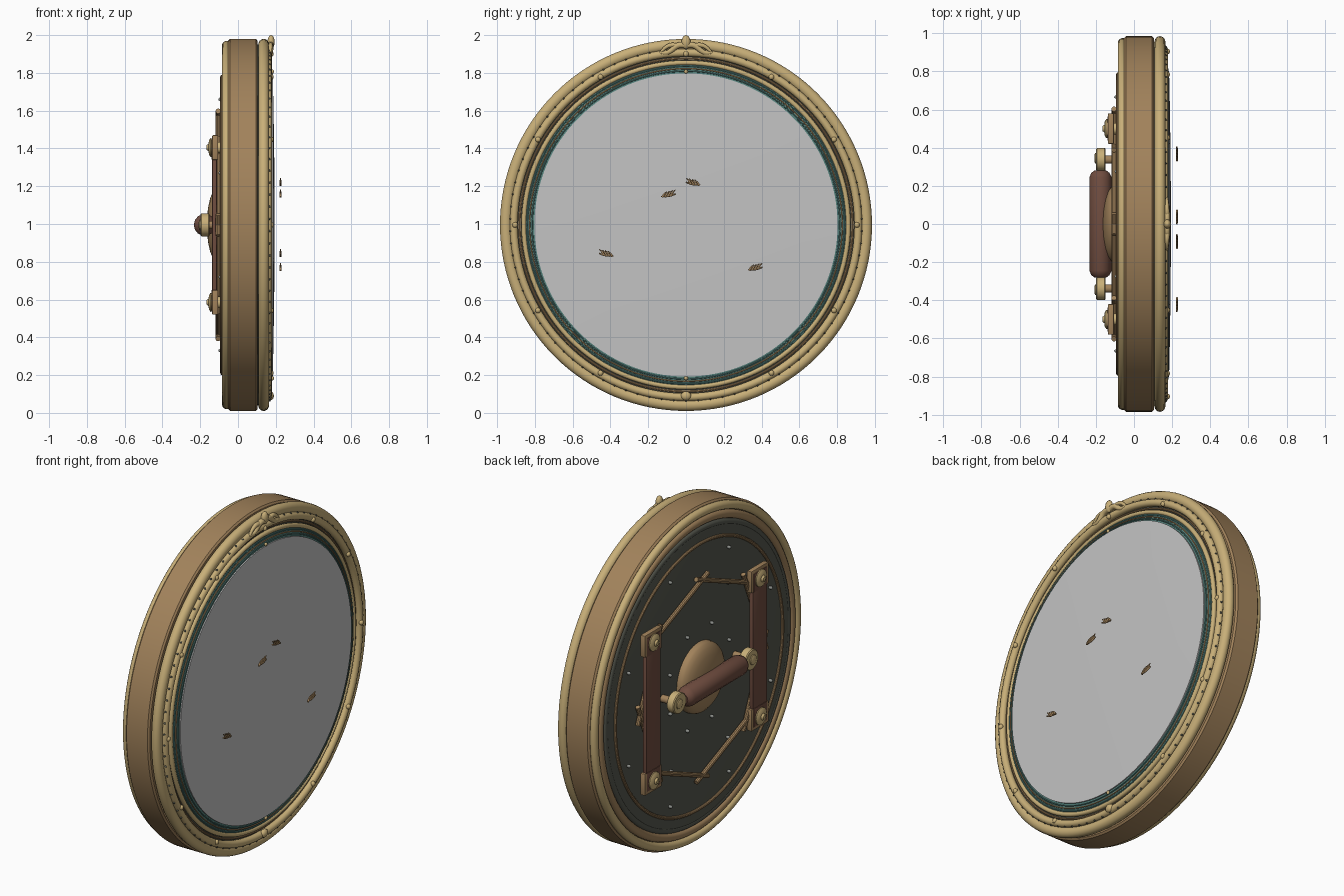
import bpy, bmesh, math
from mathutils import Matrix, Vector

if "Cube" in bpy.data.objects:
    bpy.data.objects.remove(bpy.data.objects["Cube"])

CZ = 0.995  # height of the disc axis, which runs along x


def material(name, rgb):
    m = bpy.data.materials.new(name)
    m.diffuse_color = (*rgb, 1)
    m.use_nodes = True
    m.node_tree.nodes["Principled BSDF"].inputs["Base Color"].default_value = m.diffuse_color
    return m


GOLD = material("pale gold", (0.58, 0.43, 0.19))
BRONZE = material("bronze", (0.36, 0.225, 0.105))
DARK = material("dark slate", (0.09, 0.095, 0.075))
WOOD = material("dark leather", (0.16, 0.073, 0.05))
TEAL = material("teal patina", (0.09, 0.22, 0.20))
GLASS = material("mirror grey", (0.55, 0.55, 0.55))
PIN = material("dull steel", (0.26, 0.27, 0.25))


def finish(bm, name, mat, angle=35):
    bmesh.ops.recalc_face_normals(bm, faces=bm.faces)
    me = bpy.data.meshes.new(name)
    bm.to_mesh(me)
    bm.free()
    me.materials.append(mat)
    me.shade_smooth()
    me.set_sharp_from_angle(angle=math.radians(angle))
    ob = bpy.data.objects.new(name, me)
    bpy.context.collection.objects.link(ob)
    return ob


def lathe(name, profile, mat, closed=True, seg=128):
    """Spin (x, radius) points around the disc axis."""
    bm = bmesh.new()
    rows = []
    for x, r in profile:
        if r == 0:
            rows.append([bm.verts.new((x, 0, CZ))] * seg)
        else:
            rows.append([bm.verts.new((x, r * math.cos(a), CZ + r * math.sin(a)))
                         for a in (2 * math.pi * i / seg for i in range(seg))])
    pairs = list(zip(rows, rows[1:])) + ([(rows[-1], rows[0])] if closed else [])
    for a, b in pairs:
        for i in range(seg):
            j = (i + 1) % seg
            quad = list(dict.fromkeys((a[i], a[j], b[j], b[i])))
            if len(quad) > 2:
                bm.faces.new(quad)
    return finish(bm, name, mat)


def ring(name, x, r, minor, mat, n=12, sx=1.0):
    return lathe(name, [(x + sx * minor * math.cos(2 * math.pi * k / n),
                         r + minor * math.sin(2 * math.pi * k / n)) for k in range(n)], mat)


def polar(x, r, deg):
    a = math.radians(deg)
    return Vector((x, r * math.cos(a), CZ + r * math.sin(a)))


def balls(name, spots, scale, mat, u=10, v=6):
    bm = bmesh.new()
    for p in spots:
        bmesh.ops.create_uvsphere(bm, u_segments=u, v_segments=v, radius=1,
                                  matrix=Matrix.Translation(p) @ Matrix.Diagonal((*scale, 1)))
    return finish(bm, name, mat, 60)


def box(name, center, size, mat, bevel=0.006):
    bm = bmesh.new()
    bmesh.ops.create_cube(bm, size=1, matrix=Matrix.Translation(center) @ Matrix.Diagonal((*size, 1)))
    bmesh.ops.bevel(bm, geom=bm.edges[:], offset=bevel, segments=2, profile=0.5, affect='EDGES')
    return finish(bm, name, mat)


def turned(name, base, axis, profile, mat, seg=24):
    """Spin (distance along axis, radius) points around a local axis."""
    bm = bmesh.new()
    rot = Vector(axis).to_track_quat('Z', 'Y').to_matrix()
    rows = [[bm.verts.new(Vector(base) + rot @ Vector((r * math.cos(2 * math.pi * i / seg),
                                                     r * math.sin(2 * math.pi * i / seg), d)))
             for i in range(seg)] for d, r in profile]
    for a, b in zip(rows, rows[1:]):
        for i in range(seg):
            j = (i + 1) % seg
            bm.faces.new((a[i], a[j], b[j], b[i]))
    bm.faces.new(rows[0])
    bm.faces.new(rows[-1])
    return finish(bm, name, mat)


def tube(name, pts, radii, mat):
    cu = bpy.data.curves.new(name, 'CURVE')
    cu.dimensions = '3D'
    cu.bevel_depth = 1
    cu.bevel_resolution = 3
    cu.use_fill_caps = True
    sp = cu.splines.new('NURBS')
    sp.points.add(len(pts) - 1)
    for q, p, r in zip(sp.points, pts, radii):
        q.co = (*p, 1)
        q.radius = r
    sp.use_endpoint_u = True
    sp.order_u = min(4, len(pts))
    sp.resolution_u = 6
    cu.materials.append(mat)
    ob = bpy.data.objects.new(name, cu)
    bpy.context.collection.objects.link(ob)


# Drum body
lathe("rim_drum", [(-0.052, 0.80), (-0.052, 0.975), (-0.042, 0.985), (0.095, 0.985),
                   (0.104, 0.975), (0.104, 0.80)], BRONZE)
lathe("rim_gap", [(0.10, 0.78), (0.10, 0.955), (0.148, 0.955), (0.148, 0.78)], DARK)

# Front mouldings, from the outside inward
ring("front_outer_ring", 0.136, 0.954, 0.031, GOLD, 16, 0.93)
ring("front_second_ring", 0.158, 0.912, 0.021, GOLD, 14)
ring("front_thin_ring", 0.152, 0.882, 0.006, BRONZE, 8)
ring("front_inner_ring", 0.158, 0.859, 0.013, GOLD, 12)
lathe("patina_band", [(0.14, 0.79), (0.14, 0.848), (0.164, 0.848), (0.178, 0.80), (0.178, 0.79)], TEAL)
for k, m in enumerate((TEAL, BRONZE, TEAL)):
    ring(f"patina_bead_{k}", 0.166 + 0.005 * k, 0.841 - 0.013 * k, 0.004, m, 8)

# Gently domed mirror
lathe("mirror", [(0.165, 0), (0.165, 0.803), (0.184, 0.803), (0.188, 0.62),
                 (0.192, 0.35), (0.194, 0)], GLASS, closed=False)

# Front studs
balls("front_studs", [polar(0.176, 0.905, 30 * k) for k in range(12)], (0.013, 0.015, 0.015), GOLD)
balls("front_small_studs", [polar(0.166, 0.930, 4 * k + 2) for k in range(90)],
      (0.007, 0.006, 0.006), DARK, 8, 4)
balls("mirror_pins", [polar(0.183, 0.812, a) for a in (90, 270)], (0.008, 0.011, 0.011), GOLD)
balls("bottom_stud", [polar(0.172, 0.905, 270)], (0.018, 0.028, 0.024), GOLD, 16, 8)

# Crest at the top
balls("crest_knob", [(0.175, 0, 1.963)], (0.019, 0.024, 0.037), GOLD, 16, 10)
for s in (-1, 1):
    tube("crest_arm", [(0.172, s * y, z) for y, z in
                       ((0, 1.945), (0.04, 1.955), (0.07, 1.925), (0.10, 1.90), (0.135, 1.908))],
         (0.017, 0.017, 0.015, 0.013, 0.008), GOLD)
    tube("crest_scroll", [(0.172, s * y, z) for y, z in
                          ((0.055, 1.945), (0.09, 1.955), (0.115, 1.935), (0.14, 1.90))],
         (0.014, 0.013, 0.010, 0.006), GOLD)

# Little comb-shaped leaves floating in front of the mirror
for cy, cz, s in ((-0.09, 1.16, -1), (0.035, 1.222, 1), (-0.425, 0.845, 1), (0.37, 0.772, -1)):
    tube("leaf_spine", [(0.225, cy + s * y, cz + z) for y, z in
                        ((-0.035, 0.0), (-0.01, -0.012), (0.015, -0.016), (0.042, -0.014))],
         (0.004, 0.006, 0.006, 0.002), BRONZE)
    for k in range(4):
        y = -0.022 + 0.015 * k
        tube("leaf_tooth", [(0.225, cy + s * (y + d), cz + z - 0.003 * k) for d, z in
                            ((0.012, -0.010), (0.006, 0.006), (-0.012, 0.021))],
             (0.006, 0.006, 0.002), BRONZE)

# Back mouldings and panel
ring("back_outer_ring", -0.060, 0.950, 0.025, GOLD, 14)
ring("back_second_ring", -0.062, 0.900, 0.024, BRONZE, 14, 0.9)
ring("back_dark_ring", -0.062, 0.858, 0.020, DARK, 12)
lathe("back_panel", [(-0.04, 0), (-0.04, 0.86), (-0.076, 0.86), (-0.082, 0.84), (-0.082, 0)], DARK, closed=False)
ring("back_thin_ring", -0.084, 0.785, 0.010, BRONZE, 10)
lathe("center_boss", [(-0.08, 0.205), (-0.105, 0.203)] +
      [(-0.105 - 0.06 * math.sin(t), 0.2 * math.cos(t)) for t in (0.2, 0.5, 0.8, 1.1, 1.35)] +
      [(-0.165, 0)], BRONZE, closed=False, seg=48)
spots = [polar(-0.09, r, 22.5 + 45 * k) for r in (0.30, 0.72) for k in range(8)]
spots += [polar(-0.09, 0.53, 60 * k) for k in range(6)]
balls("back_pins", spots, (0.014, 0.010, 0.010), PIN, 8, 6)

# Octagonal frame of overlapping rods
for k in range(8):
    a, b = polar(-0.105, 0.58, 45 * k), polar(-0.105, 0.58, 45 * k + 45)
    d = (b - a).normalized()
    turned(f"frame_rod_{k}", a - 0.06 * d, d, [(0, 0.014), ((b - a).length + 0.12, 0.014)], BRONZE, 10)

# Arm straps with end plates and rivets
for s in (-1, 1):
    box("strap", (-0.124, s * 0.5, CZ), (0.026, 0.135, 0.90), WOOD)
    for t in (-1, 1):
        z = CZ + t * 0.41
        box("strap_end_plate", (-0.121, s * 0.5, z), (0.032, 0.16, 0.13), BRONZE)
        box("strap_facing", (-0.1365, s * 0.5, z - t * 0.01), (0.006, 0.125, 0.11), WOOD, 0.002)
        turned("strap_rivet", (-0.08, s * 0.5, z), (-1, 0, 0),
               [(0, 0.03), (0.058, 0.03), (0.06, 0.05), (0.066, 0.05), (0.074, 0.036),
                (0.076, 0.020), (0.086, 0.012)], GOLD, 20)

# Grip and its round mounts
turned("grip", (-0.176, -0.28, CZ), (0, 1, 0),
       [(0, 0.032), (0.012, 0.048), (0.035, 0.058), (0.525, 0.058), (0.548, 0.048), (0.56, 0.032)], WOOD, 14)
for s in (-1, 1):
    turned("grip_mount", (-0.15, s * 0.338, CZ), (-1, 0, 0),
           [(0, 0.056), (0.005, 0.061), (0.043, 0.061), (0.048, 0.056)], GOLD, 28)
    turned("grip_mount_cap", (-0.195, s * 0.345, CZ), (-1, 0, 0),
           [(0, 0.03), (0.008, 0.028), (0.013, 0.016)], GOLD, 20)
    turned("grip_post", (-0.07, s * 0.338, CZ), (-1, 0, 0), [(0, 0.022), (0.085, 0.022)], BRONZE, 14)
